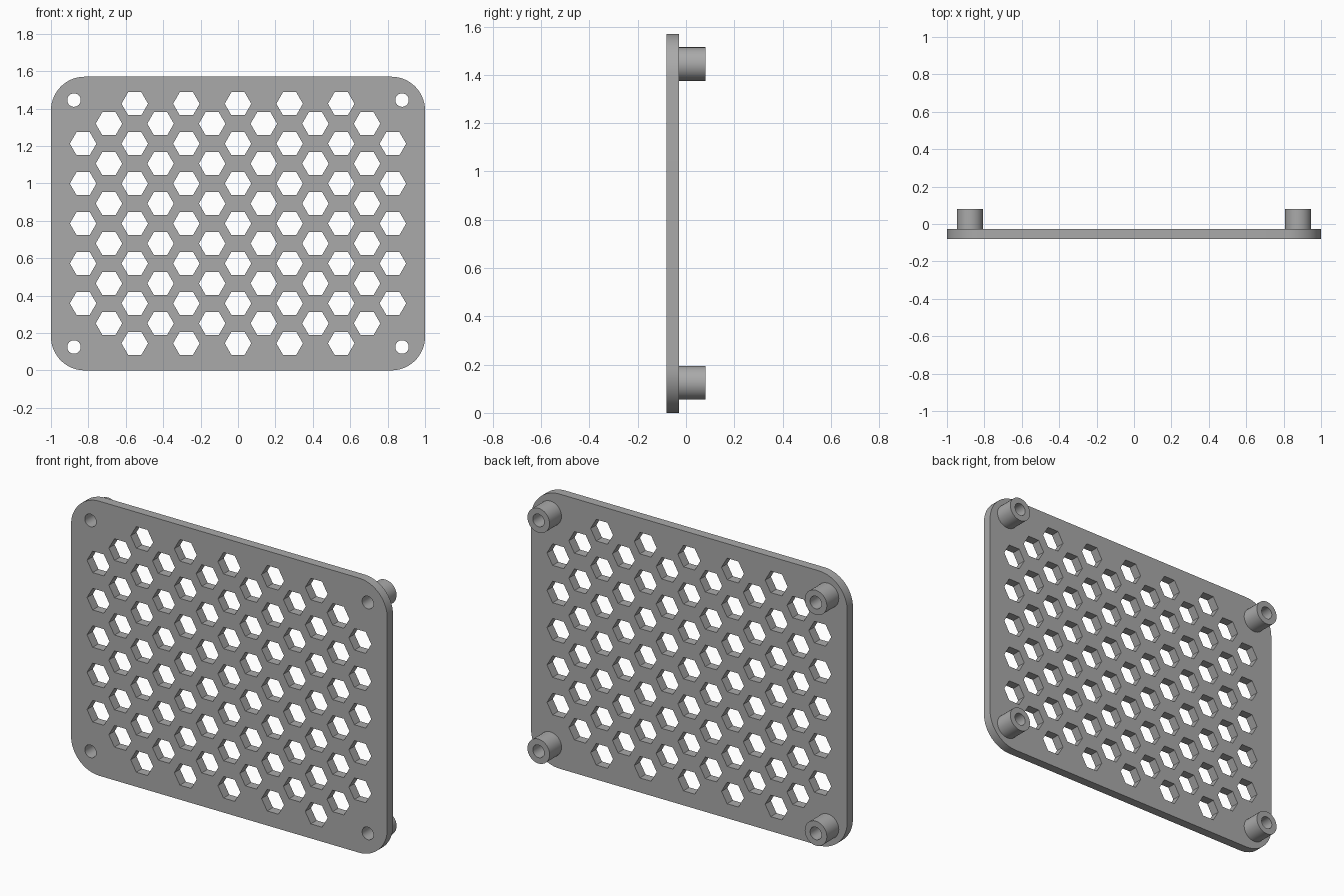
import bpy
import bmesh
from math import pi, sin, cos, radians
from mathutils import Matrix

if "Cube" in bpy.data.objects:
    bpy.data.objects.remove(bpy.data.objects["Cube"], do_unlink=True)

HEIGHT = 1.57
MID = HEIGHT / 2
CORNER = 0.18
FRONT, PLATE_BACK, POST_BACK = -0.08, -0.028, 0.08
POST_X, POST_Z = 0.877, 0.66
SCREW_R, POST_R = 0.036, 0.07
COL_STEP, ROW_STEP, HEX_R = 0.138, 0.2135, 0.071

grey = bpy.data.materials.new("plain grey")
grey.use_nodes = True
colour = (0.4, 0.4, 0.4, 1)
grey.diffuse_color = colour
grey.node_tree.nodes["Principled BSDF"].inputs["Base Color"].default_value = colour


def ring(x, z, radius, sides):
    return [(x + radius * cos(2 * pi * i / sides), z + radius * sin(2 * pi * i / sides))
            for i in range(sides)]


def rounded_rect(half_w, half_h, radius, steps=16):
    points = []
    for quarter, (sx, sz) in enumerate([(1, 1), (-1, 1), (-1, -1), (1, -1)]):
        for i in range(steps + 1):
            a = (quarter + i / steps) * pi / 2
            points.append((sx * (half_w - radius) + radius * cos(a),
                           MID + sz * (half_h - radius) + radius * sin(a)))
    return points


def extrude_outlines(name, outlines, y0, y1):
    """Fill the first outline, leave the others as holes, and extrude from y0 to y1."""
    curve = bpy.data.curves.new(name, "CURVE")
    curve.dimensions = "2D"
    curve.fill_mode = "BOTH"
    curve.extrude = (y1 - y0) / 2
    for outline in outlines:
        spline = curve.splines.new("POLY")
        spline.points.add(len(outline) - 1)
        for point, (x, z) in zip(spline.points, outline):
            point.co = (x, z, 0, 1)
        spline.use_cyclic_u = True
    temp = bpy.data.objects.new(name + " outline", curve)
    bpy.context.collection.objects.link(temp)
    mesh = bpy.data.meshes.new_from_object(temp)
    bpy.data.objects.remove(temp, do_unlink=True)

    # Stand the shape upright and weld the caps to the walls
    mesh.transform(Matrix.Translation((0, (y0 + y1) / 2, 0)) @ Matrix.Rotation(pi / 2, 4, "X"))
    bm = bmesh.new()
    bm.from_mesh(mesh)
    bmesh.ops.remove_doubles(bm, verts=bm.verts, dist=0.0001)
    bmesh.ops.recalc_face_normals(bm, faces=bm.faces)
    bm.to_mesh(mesh)
    bm.free()
    mesh.name = name
    mesh.materials.clear()
    mesh.materials.append(grey)
    obj = bpy.data.objects.new(name, mesh)
    bpy.context.collection.objects.link(obj)
    bpy.ops.object.select_all(action="DESELECT")
    obj.select_set(True)
    bpy.context.view_layer.objects.active = obj
    bpy.ops.object.shade_smooth_by_angle(angle=radians(30))
    return obj


# Hexagon vents: alternate columns are offset, the outermost ones are shorter
vents = []
for col in range(-6, 7):
    rows = 5 if abs(col) == 6 else 7 - col % 2
    for row in range(rows):
        z = MID + (row - (rows - 1) / 2) * ROW_STEP
        vents.append(ring(col * COL_STEP, z, HEX_R, 6))

# Front plate with vents and screw holes
corners = [(side, x * POST_X, MID + z * POST_Z) for side, x, z in
           [("lower_right", -1, -1), ("lower_left", 1, -1),
            ("upper_right", -1, 1), ("upper_left", 1, 1)]]
screw_holes = [ring(x, z, SCREW_R, 32) for _, x, z in corners]
extrude_outlines("vent_plate", [rounded_rect(1, MID, CORNER)] + vents + screw_holes,
                 FRONT, PLATE_BACK)

# Hollow mounting posts behind the corners
for side, x, z in corners:
    extrude_outlines(side + "_post", [ring(x, z, POST_R, 32), ring(x, z, SCREW_R, 32)],
                     PLATE_BACK, POST_BACK)
